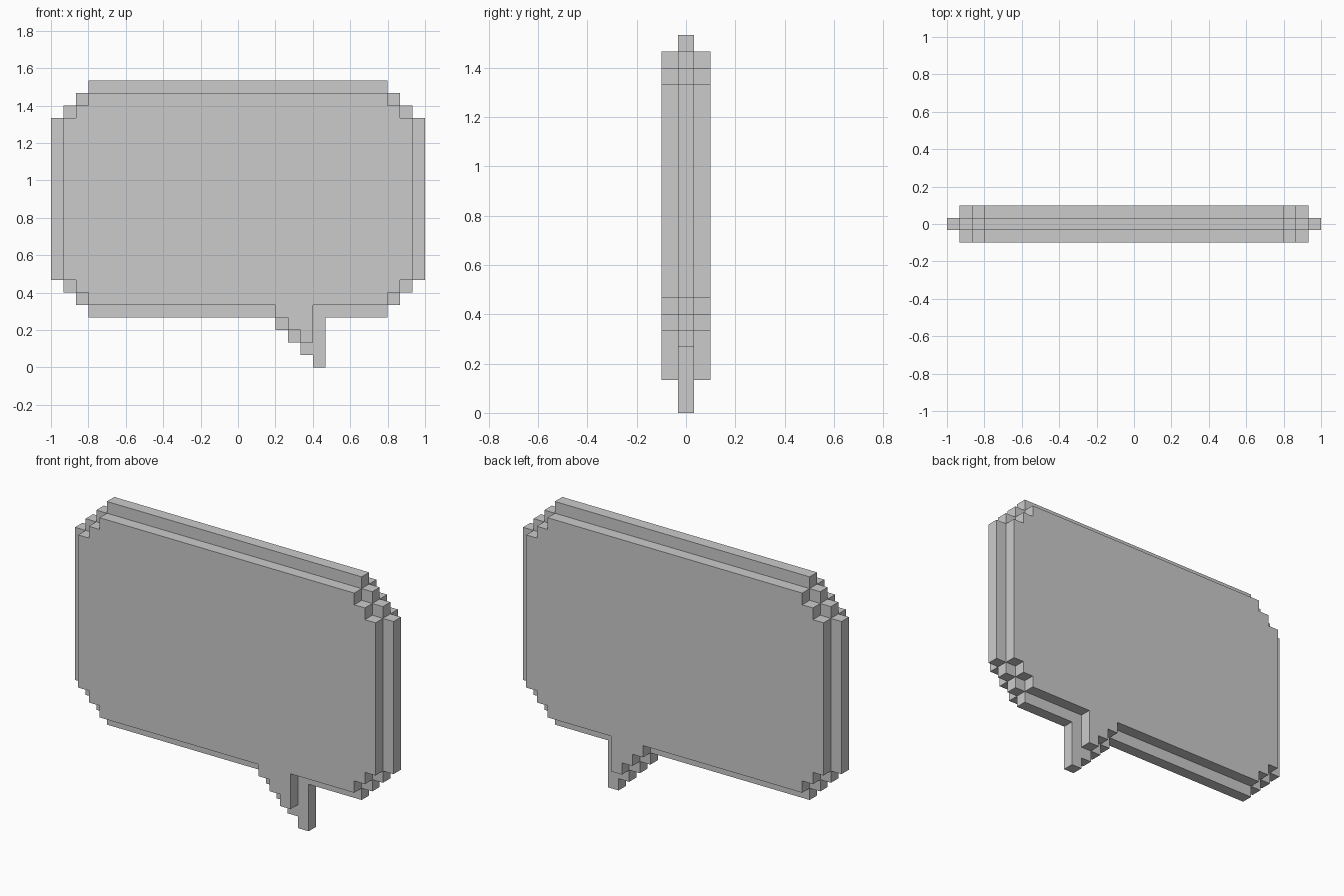
import bpy, bmesh

if "Cube" in bpy.data.objects:
    bpy.data.objects.remove(bpy.data.objects["Cube"])

U = 1 / 15  # one pixel step


def stair(x, z, dx, dz, first, n):
    """Step corners from (x, z); first = axis moved first."""
    pts = [(x, z)]
    for i in range(2 * n):
        if (i % 2 == 0) == (first == "x"):
            x += dx
        else:
            z += dz
        pts.append((x, z))
    return pts


def slab(name, outline, half_depth):
    """Solid plate from an x-z outline, centred on y = 0."""
    bm = bmesh.new()
    face = bm.faces.new([bm.verts.new((x * U, -half_depth * U, z * U)) for x, z in outline])
    new = bmesh.ops.extrude_face_region(bm, geom=[face])["geom"]
    verts = [g for g in new if isinstance(g, bmesh.types.BMVert)]
    bmesh.ops.translate(bm, verts=verts, vec=(0, 2 * half_depth * U, 0))
    bmesh.ops.recalc_face_normals(bm, faces=bm.faces)
    mesh = bpy.data.meshes.new(name)
    bm.to_mesh(mesh)
    bm.free()
    ob = bpy.data.objects.new(name, mesh)
    bpy.context.collection.objects.link(ob)
    return ob


def bubble(w, bottom, top, steps, tail):
    """Rectangle with stepped corners and a tail in the bottom edge."""
    e = w - steps
    return (tail
            + stair(e, bottom, 1, 1, "z", steps)       # bottom right
            + stair(w, top - steps, -1, 1, "x", steps)  # top right
            + stair(-e, top, -1, -1, "z", steps)        # top left
            + stair(-w, bottom + steps, 1, -1, "x", steps))  # bottom left


# thin rim: full silhouette with the long stepped tail
rim_tail = stair(3, 4, 1, -1, "z", 3) + [(6, 0), (7, 0), (7, 4)]
slab("bubble_rim", bubble(15, 4, 23, 3, rim_tail), 0.5)

# thick body: inset by one step, shorter tail
body_tail = [(3, 5)] + stair(3, 4, 1, -1, "x", 2) + [(6, 2), (6, 5)]
slab("bubble_body", bubble(14, 5, 22, 2, body_tail), 1.5)
